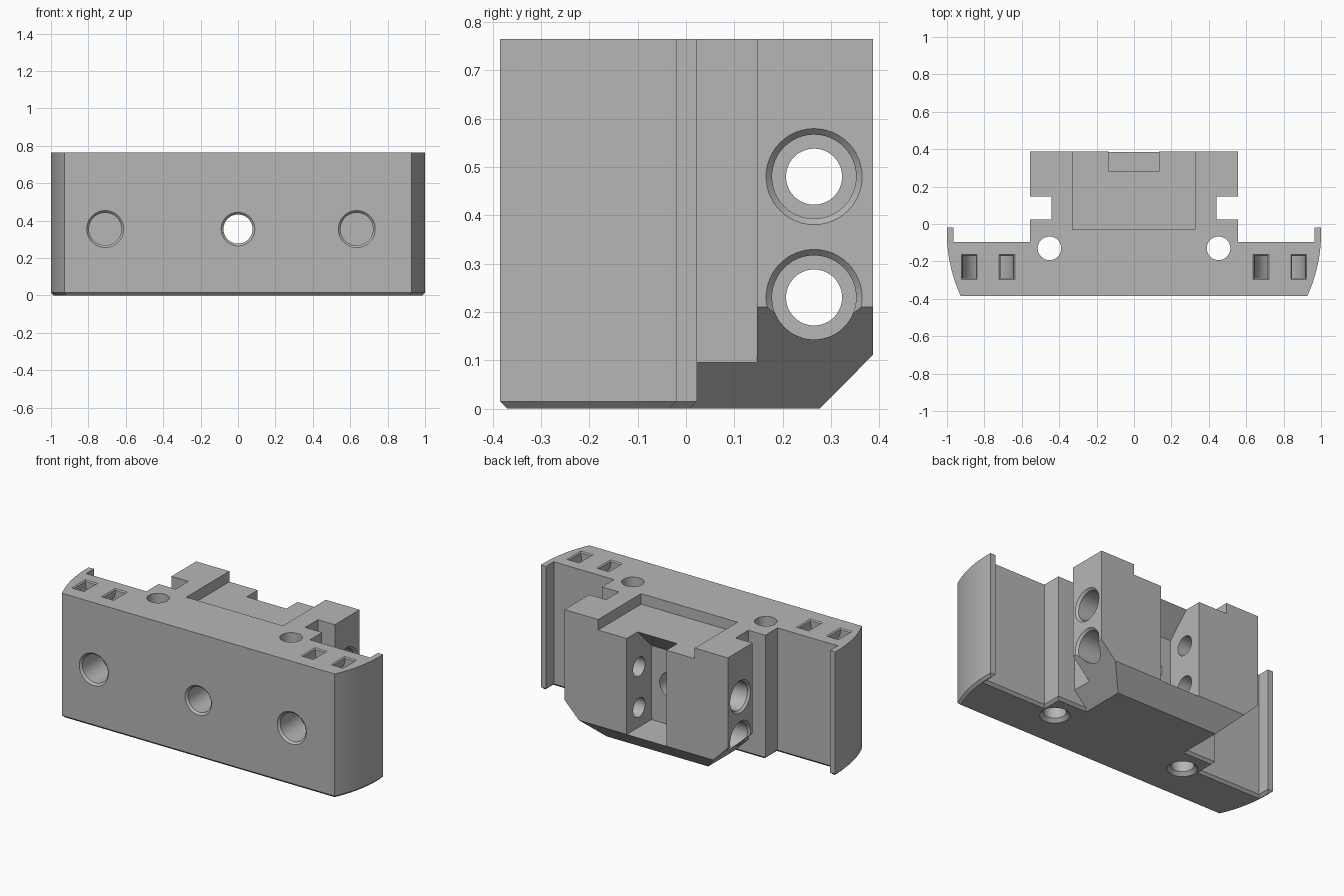
import bpy, bmesh, math
from mathutils import Matrix, Vector

if "Cube" in bpy.data.objects:
    bpy.data.objects.remove(bpy.data.objects["Cube"], do_unlink=True)

TOP = 0.765
grey = bpy.data.materials.new("plain grey")
grey.use_nodes = True
colour = (0.47, 0.47, 0.47, 1)
grey.diffuse_color = colour
grey.node_tree.nodes["Principled BSDF"].inputs["Base Color"].default_value = colour


def finish(name, bm):
    bmesh.ops.recalc_face_normals(bm, faces=bm.faces)
    mesh = bpy.data.meshes.new(name)
    bm.to_mesh(mesh)
    bm.free()
    mesh.materials.append(grey)
    ob = bpy.data.objects.new(name, mesh)
    bpy.context.collection.objects.link(ob)
    return ob


def prism(name, points, start, end, axis, bottom_bevel=0):
    """Extrude a 2D outline along x (yz outline), y (xz outline) or z (xy outline)."""
    place = {"x": lambda a, b: (start, a, b),
             "y": lambda a, b: (a, start, b),
             "z": lambda a, b: (a, b, start)}[axis]
    bm = bmesh.new()
    face = bm.faces.new([bm.verts.new(place(a, b)) for a, b in points])
    rim = list(face.edges)
    move = Vector([(end - start) * (axis == k) for k in "xyz"])
    new = bmesh.ops.extrude_face_region(bm, geom=[face], use_keep_orig=True)
    bmesh.ops.translate(bm, vec=move, verts=[g for g in new["geom"] if isinstance(g, bmesh.types.BMVert)])
    if bottom_bevel:
        bmesh.ops.recalc_face_normals(bm, faces=bm.faces)
        bmesh.ops.bevel(bm, geom=rim, offset=bottom_bevel, segments=1, affect="EDGES")
    return finish(name, bm)


def box(name, x0, x1, y0, y1, z0, z1):
    return prism(name, [(x0, y0), (x1, y0), (x1, y1), (x0, y1)], z0, z1, "z")


def drill(name, profile, origin, direction, sides=48):
    """Solid of revolution: profile is (depth, radius) along the direction."""
    bm = bmesh.new()
    rings = [[bm.verts.new((r * math.cos(math.tau * i / sides), r * math.sin(math.tau * i / sides), d))
              for i in range(sides)] for d, r in profile]
    for low, high in zip(rings, rings[1:]):
        for i in range(sides):
            j = (i + 1) % sides
            bm.faces.new((low[i], low[j], high[j], high[i]))
    bm.faces.new(rings[0])
    bm.faces.new(rings[-1])
    turn = Vector(direction).to_track_quat("Z", "Y").to_matrix().to_4x4()
    bm.transform(Matrix.Translation(origin) @ turn)
    return finish(name, bm)


def combine(ob, tool, operation="DIFFERENCE"):
    mod = ob.modifiers.new("combine", "BOOLEAN")
    mod.operation = operation
    mod.solver = "EXACT"
    mod.object = tool
    bpy.context.view_layer.objects.active = ob
    bpy.ops.object.modifier_apply(modifier=mod.name)
    bpy.data.objects.remove(tool, do_unlink=True)


def mirrored(half):
    return half + [(-x, y) for x, y in reversed(half)]


# Front plate with bowed ends, rear lips and a bevelled underside
bow = 0.8
half = [(1 - bow + math.sqrt(bow ** 2 - (y + 0.05) ** 2), y)
        for y in [-0.385 + 0.335 * i / 12 for i in range(13)]]
half += [(1, -0.02), (0.965, -0.02), (0.965, -0.095), (0.555, -0.095), (0.555, 0.023)]
body = prism("mounting_block", mirrored(half), 0, TOP, "z", 0.015)

# Rear block with sloped lower sides and a sloped lower back edge
rear = prism("rear_block", mirrored([(0.345, 0), (0.555, 0.21), (0.555, TOP)]), -0.06, 0.387, "y")
combine(rear, prism("back_slope", [(0.257, -0.02), (0.45, -0.02), (0.45, 0.175)], -0.8, 0.8, "x"))
for s in (-1, 1):
    combine(rear, box("side_notch", s * 0.44, s * 0.7, 0.023, 0.147, -0.1, 0.9))
    # The notch must leave the front shoulder of the plate whole
combine(body, rear, "UNION")

# Shallow top recess, open at the back
combine(body, box("top_recess", -0.33, 0.326, -0.03, 0.5, 0.70, 0.9))

# Rear pocket with a sloped ceiling
pocket = [(0.5, 0.11), (0.145, 0.11), (0.145, 0.565), (0.28, 0.70), (0.28, 0.75), (0.5, 0.75)]
combine(body, prism("rear_pocket", pocket, -0.137, 0.133, "x"))

# Front holes: two blind, one through to the pocket
for x, r, depth in ((-0.71, 0.087, 0.2), (0.635, 0.087, 0.2), (0, 0.078, 0.58)):
    combine(body, drill("front_hole", [(-0.01, r + 0.022), (0.012, r), (depth, r)],
                        (x, -0.385, 0.355), (0, 1, 0)))

for s in (-1, 1):
    # Counterbored cross holes into the pocket
    for z in (0.48, 0.23):
        steps = [(-0.01, 0.109), (0.013, 0.087), (0.2, 0.087), (0.2, 0.058), (0.48, 0.058)]
        combine(body, drill("cross_hole", steps, (s * 0.555, 0.265, z), (-s, 0, 0)))
    # Vertical holes, widened underneath
    combine(body, drill("vertical_hole", [(-0.01, 0.093), (0.02, 0.063), (0.9, 0.063)],
                        (s * 0.452, -0.13, 0), (0, 0, 1)))
    # Curved strap channel joining a pair of square openings
    centre, inner, outer = s * 0.78, 0.066, 0.136
    arc = [math.pi * i / 16 for i in range(17)]
    ring = [(centre + outer * math.cos(a), TOP - 0.02 - outer * math.sin(a)) for a in arc]
    ring = [(centre + outer, 0.8)] + ring + [(centre - outer, 0.8), (centre - inner, 0.8)]
    ring += [(centre - inner * math.cos(a), TOP - 0.02 - inner * math.sin(a)) for a in arc]
    ring += [(centre + inner, 0.8)]
    combine(body, prism("strap_channel", ring, -0.29, -0.17, "y"))
    # Flared rims of the openings
    for x in (centre - 0.101, centre + 0.101):
        bm = bmesh.new()
        bmesh.ops.create_cube(bm, size=1)
        for v in bm.verts:
            grow = 0.012 if v.co.z > 0 else -0.012
            v.co = (x + v.co.x * (0.083 + 2 * grow),
                    -0.23 + v.co.y * (0.133 + 2 * grow),
                    TOP + v.co.z * 0.024)
        combine(body, finish("opening_rim", bm))

# Crisp edges, smooth bores
bpy.ops.object.select_all(action="DESELECT")
body.select_set(True)
bpy.context.view_layer.objects.active = body
bpy.ops.object.shade_smooth_by_angle(angle=math.radians(25))
